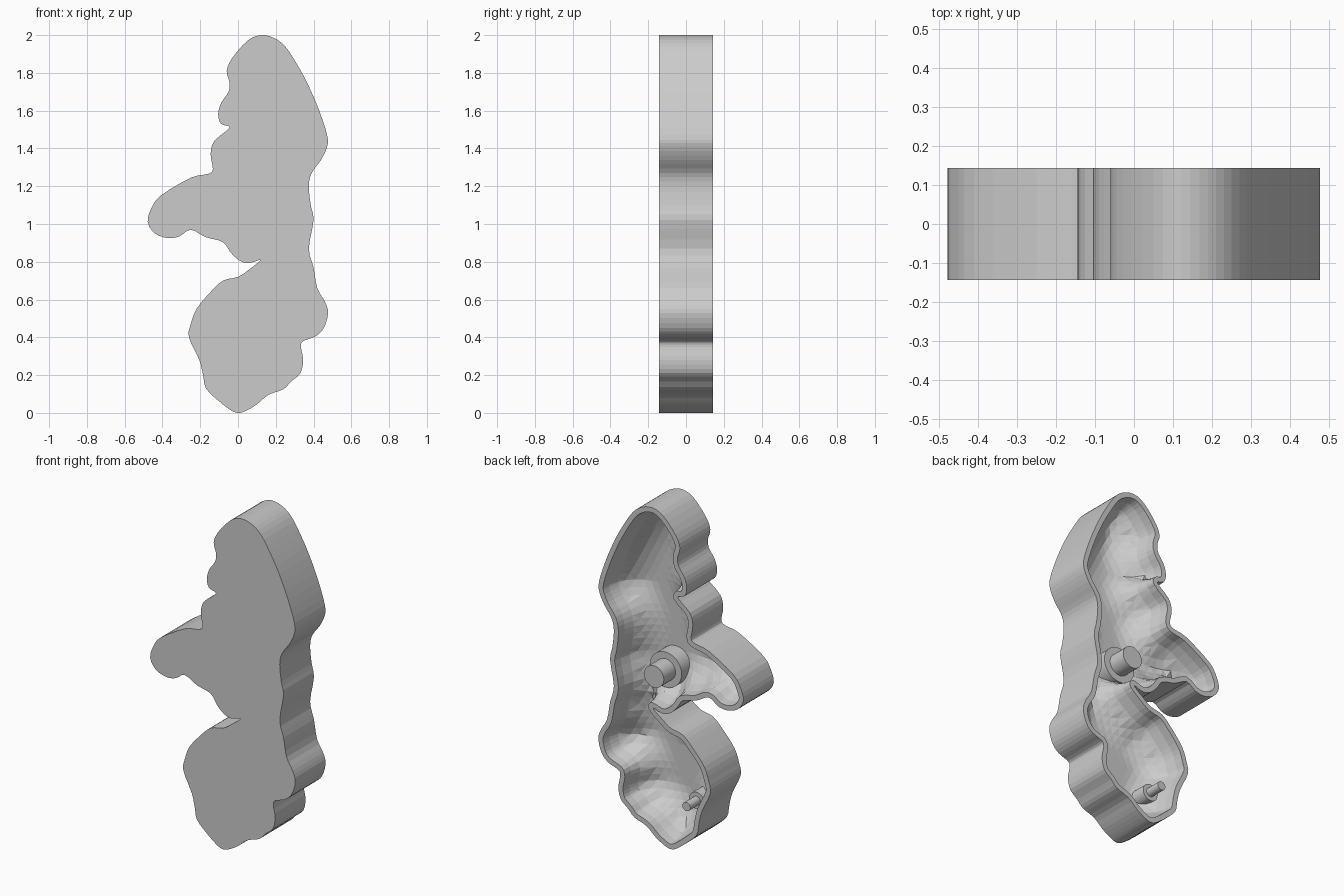
import bpy, bmesh, math
from mathutils import Vector, Matrix
from mathutils.geometry import delaunay_2d_cdt, intersect_point_line

if "Cube" in bpy.data.objects:
    bpy.data.objects.remove(bpy.data.objects["Cube"])

Y_BACK, Y_FRONT, RIM = 0.143, -0.143, 0.03

# Outline seen from the front (x, z), clockwise from the top
OUTLINE = [
    (.12, 2.0), (.19, 1.985), (.25, 1.94), (.31, 1.85), (.37, 1.74), (.43, 1.6),
    (.472, 1.47), (.472, 1.41), (.44, 1.34), (.39, 1.27), (.375, 1.2), (.385, 1.1),
    (.4, 1.02), (.375, .87), (.40, .77), (.42, .66), (.46, .59), (.477, .53),
    (.455, .45), (.41, .405), (.345, .38), (.333, .35), (.345, .28), (.33, .21),
    (.28, .165), (.24, .125), (.16, .095), (.10, .045), (.04, .01), (0, 0),
    (-.04, .015), (-.11, .07), (-.17, .13), (-.185, .2), (-.205, .28), (-.26, .4),
    (-.25, .47), (-.22, .55), (-.15, .635), (-.08, .70), (0, .72), (.06, .76),
    (.12, .81), (.06, .793), (.01, .805), (-.04, .85), (-.08, .905), (-.17, .93),
    (-.25, .97), (-.31, .935), (-.37, .925), (-.44, .95), (-.478, 1.01), (-.46, 1.08),
    (-.41, 1.15), (-.25, 1.245), (-.16, 1.265), (-.133, 1.29), (-.145, 1.37),
    (-.125, 1.44), (-.045, 1.51), (-.09, 1.53), (-.105, 1.58), (-.09, 1.64),
    (-.05, 1.7), (-.045, 1.75), (-.06, 1.81), (-.03, 1.88), (.05, 1.97)]


def spline(pts, steps):
    """Closed Catmull-Rom curve through the points."""
    p = [Vector(v) for v in pts]
    out, n = [], len(p)
    for i in range(n):
        a, b, c, d = p[i - 1], p[i], p[(i + 1) % n], p[(i + 2) % n]
        for k in range(steps):
            t = k / steps
            out.append(0.5 * (2 * b + (c - a) * t + (2 * a - 5 * b + 4 * c - d) * t * t
                              + (3 * b - a - 3 * c + d) * t ** 3))
    return out


loop = spline(OUTLINE, 3)
N = len(loop)


def inside(q):
    hit = False
    for i in range(N):
        a, b = loop[i - 1], loop[i]
        if (a.y > q.y) != (b.y > q.y) and q.x < a.x + (q.y - a.y) * (b.x - a.x) / (b.y - a.y):
            hit = not hit
    return hit


def wall_distance(q):
    best = 9.0
    for i in range(N):
        a, b = loop[i - 1], loop[i]
        ab = b - a
        t = max(0.0, min(1.0, (q - a).dot(ab) / ab.length_squared))
        best = min(best, (q - a - ab * t).length)
    return best


def cavity_y(d):
    """Height of the open back: flat rim, then a rounded hollow."""
    t = max(0.0, min(1.0, (d - RIM - 0.001) / 0.19))
    return Y_BACK - 0.22 * math.sqrt(1 - (1 - t) ** 2)


def make_object(name, bm):
    me = bpy.data.meshes.new(name)
    bm.to_mesh(me)
    bm.free()
    ob = bpy.data.objects.new(name, me)
    bpy.context.collection.objects.link(ob)
    return ob


# Points on the rim's inner edge, the steep wall and the hollow floor
points = list(loop)
for off in (RIM, 0.036, 0.055):
    for i in range(N):
        t = loop[(i + 1) % N] - loop[i - 1]
        t.normalize()
        cand = [loop[i] + Vector((t.y, -t.x)) * off]
        u, v = loop[i] - loop[i - 1], loop[(i + 1) % N] - loop[i]
        if u.angle(v) > 0.7:      # fan round the sharp notches
            cand += [loop[i] + Vector((math.cos(k * .4), math.sin(k * .4))) * off for k in range(16)]
        points += [q for q in cand if inside(q) and wall_distance(q) > off - 0.002]
for i in range(-12, 13):
    for j in range(50):
        q = Vector((i * 0.04 + (j % 2) * 0.02, j * 0.04))
        if inside(q) and wall_distance(q) > 0.075:
            points.append(q)

verts, _, faces, *_ = delaunay_2d_cdt(
    points, [(i, (i + 1) % N) for i in range(N)], [list(range(N))], 1, 1e-5)

# Hollow shell: back surface, side wall, flat front
bm = bmesh.new()
bv = [bm.verts.new((q.x, cavity_y(wall_distance(q)), q.y)) for q in verts]
for f in faces:
    bm.faces.new([bv[i] for i in f])
bmesh.ops.delete(bm, geom=[v for v in bm.verts if not v.link_faces], context='VERTS')
border = [e for e in bm.edges if len(e.link_faces) == 1]
ext = bmesh.ops.extrude_edge_only(bm, edges=border)['geom']
for v in ext:
    if isinstance(v, bmesh.types.BMVert):
        v.co.y = Y_FRONT
front = [e for e in ext if isinstance(e, bmesh.types.BMEdge) and len(e.link_faces) == 1]
bmesh.ops.triangle_fill(bm, use_beauty=True, edges=front)
bmesh.ops.recalc_face_normals(bm, faces=bm.faces)
make_object("hollow_shell", bm)


def stepped_peg(name, x, z, profile, sides=32):
    """Lathe (radius, y) steps round an axis along y."""
    bm = bmesh.new()
    for (r, y0, y1) in profile:
        m = Matrix.Translation((x, (y0 + y1) / 2, z)) @ Matrix.Rotation(math.pi / 2, 4, 'X')
        bmesh.ops.create_cone(bm, cap_ends=True, segments=sides, radius1=r, radius2=r,
                              depth=y1 - y0, matrix=m)
    ob = make_object(name, bm)
    bpy.context.view_layer.objects.active = ob
    ob.select_set(True)
    bpy.ops.object.shade_smooth_by_angle(angle=math.radians(30))
    ob.select_set(False)


# Locating pegs, each standing on a wider boss
stepped_peg("large_peg", 0.12, 0.99, [(0.105, -0.12, 0.02), (0.065, 0.0, 0.13)])
stepped_peg("small_peg", -0.09, 0.27, [(0.05, -0.12, 0.03), (0.026, 0.0, 0.125)])
